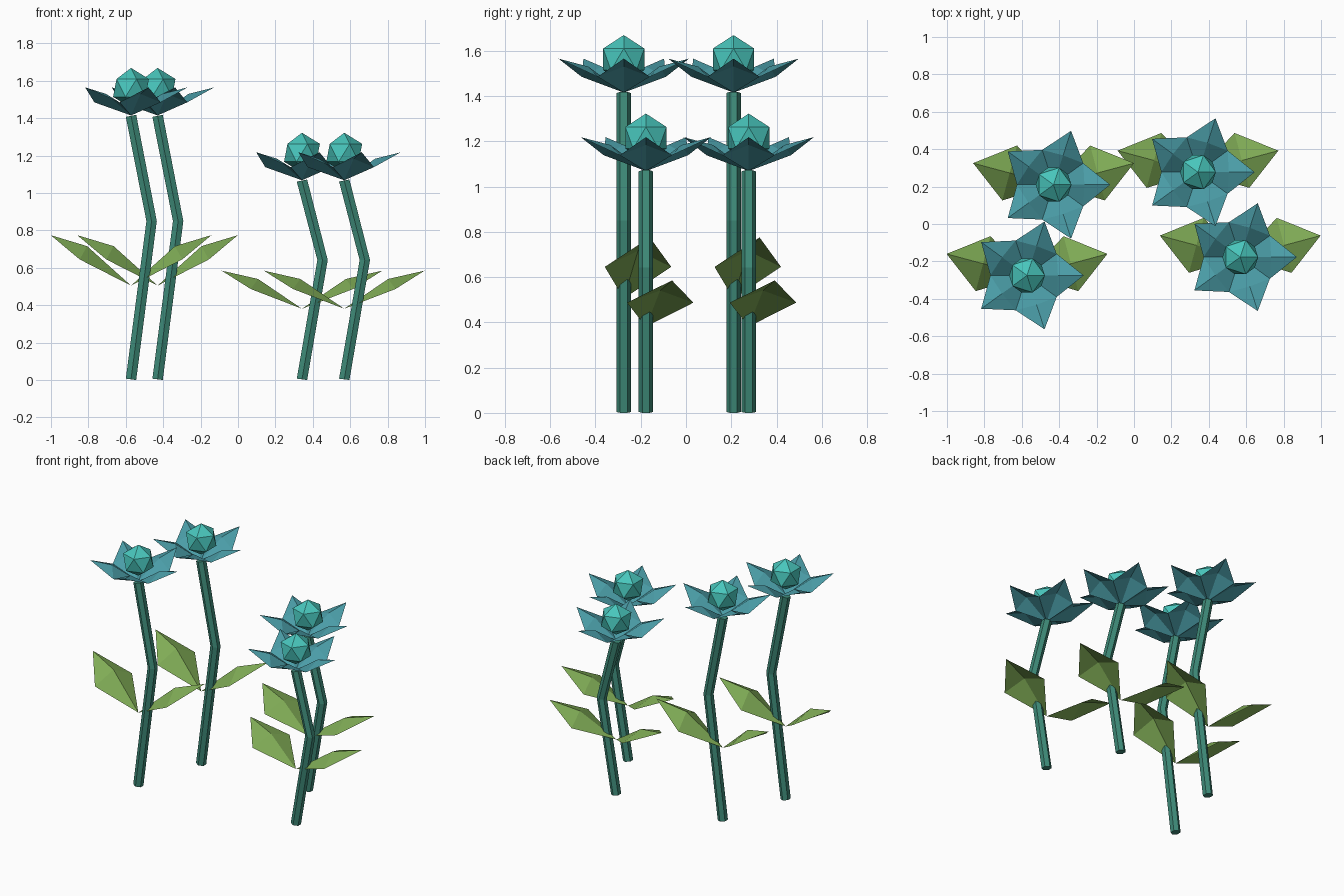
import bpy, bmesh, math
from mathutils import Vector, Matrix

if "Cube" in bpy.data.objects:
    bpy.data.objects.remove(bpy.data.objects["Cube"])


def material(name, rgb):
    m = bpy.data.materials.new(name)
    m.diffuse_color = (*rgb, 1)
    m.use_nodes = True
    m.node_tree.nodes["Principled BSDF"].inputs["Base Color"].default_value = m.diffuse_color
    return m


STEM = material("stem_teal_green", (0.048, 0.255, 0.188))
LEAF = material("leaf_green", (0.216, 0.413, 0.093))
PETAL = material("petal_blue", (0.069, 0.335, 0.385))
CORE = material("core_turquoise", (0.065, 0.56, 0.50))


def finish(bm, name, mat, loc):
    me = bpy.data.meshes.new(name)
    bm.to_mesh(me)
    bm.free()
    me.materials.append(mat)
    ob = bpy.data.objects.new(name, me)
    ob.location = loc
    bpy.context.collection.objects.link(ob)
    return ob


def stem(name, loc, k):
    # six-sided tube, bent once and mitred at the bend
    bm = bmesh.new()
    r, n = 0.032, 6
    path = [(0, 0.004, 0.13), (0.11, 0.85 * k, 0), (0, 1.413 * k, -0.2)]
    rings = []
    for x, z, lean in path:
        ring = []
        for i in range(n):
            a = math.radians(30 + 60 * i)
            dx, dy = r * math.cos(a), r * math.sin(a)
            ring.append(bm.verts.new((x + dx, dy, z - dx * lean)))
        rings.append(ring)
    for a, b in zip(rings, rings[1:]):
        for i in range(n):
            j = (i + 1) % n
            bm.faces.new((a[i], a[j], b[j], b[i]))
    bm.faces.new(rings[0][::-1])
    bm.faces.new(rings[-1])
    finish(bm, name, STEM, loc)


def leaf(name, loc, k, angle):
    # kite folded upwards along its midrib
    bm = bmesh.new()
    rot = Matrix.Rotation(math.radians(angle), 3, 'Z')
    pts = [(0, 0, 0.505), (0.243, -0.152, 0.645), (0.445, 0, 0.775),
           (0.243, 0.152, 0.645), (0.243, 0, 0.716)]
    base, right, tip, left, rib = [
        bm.verts.new(rot @ Vector((x, y, z * k))) for x, y, z in pts]
    for f in ((base, right, rib), (right, tip, rib),
              (tip, left, rib), (left, base, rib)):
        bm.faces.new(f)
    finish(bm, name, LEAF, loc)


def petals(name, loc):
    # five-pointed cup, each petal folded along its ridge
    bm = bmesh.new()

    def polar(r, deg, z):
        a = math.radians(deg)
        return bm.verts.new((r * math.cos(a), r * math.sin(a), z))

    centre = bm.verts.new((0, 0, 0))
    valley = [polar(0.196, 72 * i + 36, 0.07) for i in range(5)]
    for i in range(5):
        rib = polar(0.165, 72 * i, 0.115)
        tip = polar(0.303, 72 * i, 0.15)
        a, b = valley[i - 1], valley[i]
        for f in ((centre, a, rib), (a, tip, rib),
                  (tip, b, rib), (b, centre, rib)):
            bm.faces.new(f)
    finish(bm, name, PETAL, loc)


def core(name, loc):
    # faceted ball in the middle of the flower
    bm = bmesh.new()
    bmesh.ops.create_icosphere(bm, subdivisions=1, radius=0.107)
    finish(bm, name, CORE, loc)


# x, y and height factor of each plant
plants = [(-0.572, -0.275, 1.0), (-0.43, 0.21, 1.0),
          (0.342, 0.277, 0.755), (0.568, -0.177, 0.755)]
for i, (x, y, k) in enumerate(plants, 1):
    stem(f"stem_{i}", (x, y, 0), k)
    leaf(f"right_leaf_{i}", (x, y, 0), k, 15)
    leaf(f"left_leaf_{i}", (x, y, 0), k, 165)
    top = 1.415 * k
    petals(f"petals_{i}", (x, y, top))
    core(f"flower_core_{i}", (x, y, top + 0.147))
